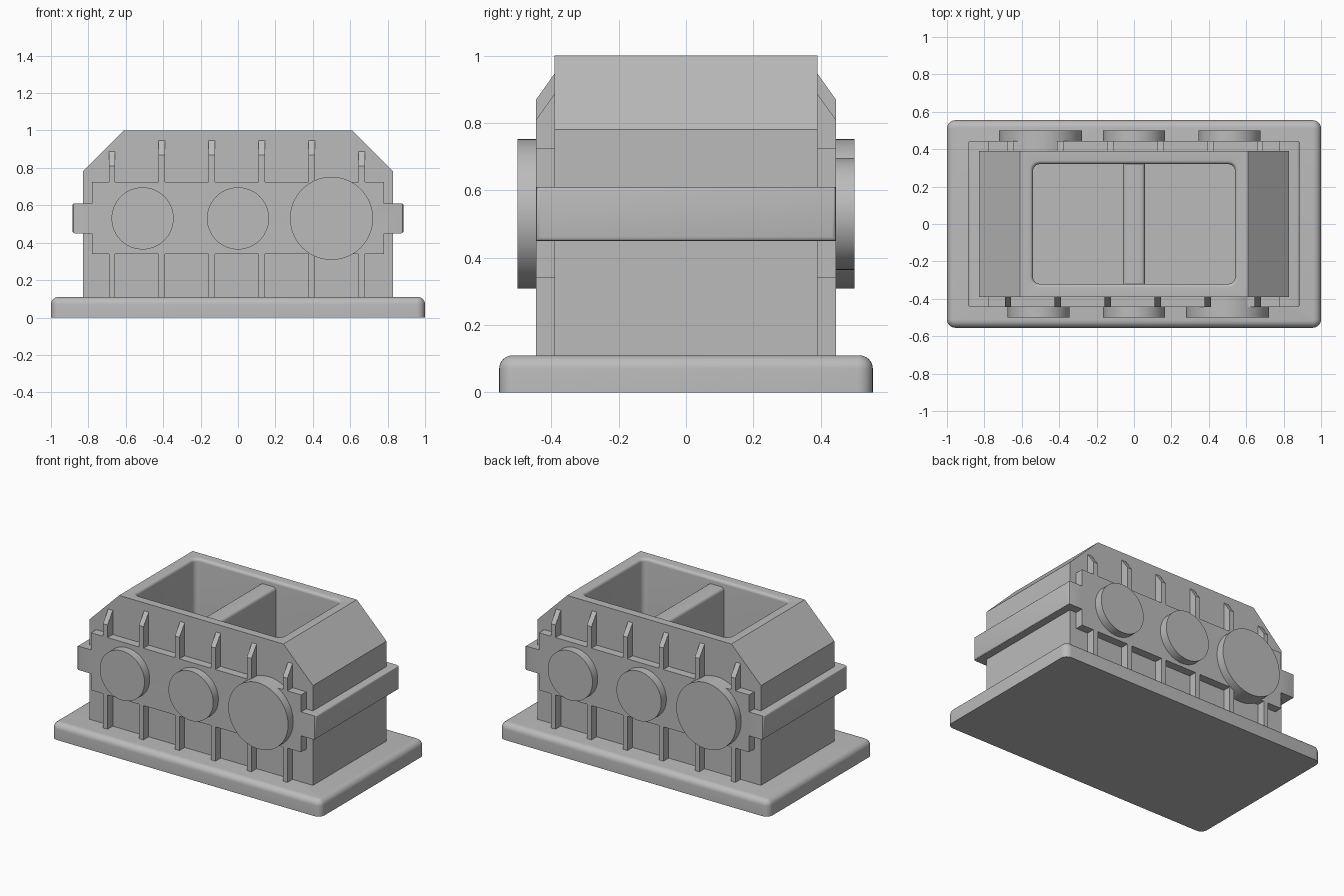
import bpy, bmesh, math

cube = bpy.data.objects.get("Cube")
if cube:
    bpy.data.objects.remove(cube, do_unlink=True)

metal = bpy.data.materials.new("plain grey")
metal.use_nodes = True
metal.diffuse_color = (0.5, 0.5, 0.5, 1)
metal.node_tree.nodes["Principled BSDF"].inputs["Base Color"].default_value = (0.5, 0.5, 0.5, 1)


def finish(name, bm):
    bmesh.ops.recalc_face_normals(bm, faces=bm.faces)
    mesh = bpy.data.meshes.new(name)
    bm.to_mesh(mesh)
    bm.free()
    mesh.materials.append(metal)
    obj = bpy.data.objects.new(name, mesh)
    bpy.context.collection.objects.link(obj)
    return obj


def activate(obj):
    bpy.ops.object.select_all(action="DESELECT")
    obj.select_set(True)
    bpy.context.view_layer.objects.active = obj


def smooth(obj):
    activate(obj)
    bpy.ops.object.shade_smooth_by_angle(angle=math.radians(30))


def prism(points, axis, a, b):
    """Extrude a 2D profile along x or y between a and b."""
    bm = bmesh.new()
    place = (lambda u, v, t: (t, u, v)) if axis == "x" else (lambda u, v, t: (u, t, v))
    ends = [[bm.verts.new(place(u, v, t)) for u, v in points] for t in (a, b)]
    bm.faces.new(ends[0])
    bm.faces.new(ends[1])
    skin(bm, ends)
    return bm


def skin(bm, rings):
    n = len(rings[0])
    for low, high in zip(rings, rings[1:]):
        for i in range(n):
            j = (i + 1) % n
            bm.faces.new((low[i], low[j], high[j], high[i]))


def rounded_block(name, hx, hy, radius, stations, steps=6):
    """Stack rounded rectangles; each station is (z, inset)."""
    bm = bmesh.new()
    rings = []
    for z, inset in stations:
        r = max(radius - inset, 0.003)
        ring = []
        for k, (sx, sy) in enumerate(((1, 1), (-1, 1), (-1, -1), (1, -1))):
            for i in range(steps + 1):
                t = math.pi / 2 * (k + i / steps)
                ring.append(bm.verts.new((sx * (hx - inset - r) + r * math.cos(t),
                                          sy * (hy - inset - r) + r * math.sin(t), z)))
        rings.append(ring)
    bm.faces.new(rings[0])
    bm.faces.new(rings[-1])
    skin(bm, rings)
    return finish(name, bm)


def arc(steps=6):
    return [(math.sin(math.pi / 2 * i / steps), 1 - math.cos(math.pi / 2 * i / steps))
            for i in range(steps + 1)]


# Base plate with rounded upper edge
smooth(rounded_block("base_plate", 1, 0.555, 0.045,
                     [(0, 0)] + [(0.07 + 0.04 * s, 0.04 * c) for s, c in arc()]))

# Housing with sloping shoulders
body = finish("housing", prism([(-0.83, 0.1), (0.83, 0.1), (0.83, 0.78), (0.61, 1),
                                (-0.61, 1), (-0.83, 0.78)], "y", -0.39, 0.39))

# Raised side panels joined to the surrounding flange
half = [(0.78, 0.34), (0.78, 0.45), (0.885, 0.45), (0.885, 0.61), (0.78, 0.61), (0.78, 0.725)]
bm = prism(half + [(-x, z) for x, z in reversed(half)], "y", -0.445, 0.445)
tips = [e for e in bm.edges if all(abs(v.co.x) > 0.88 for v in e.verts)]
bmesh.ops.bevel(bm, geom=tips, offset=0.012, segments=3, profile=0.5, affect="EDGES")
belt = finish("panel_and_flange", bm)

# Hollow interior with a rounded rim
cutter = rounded_block("cavity_cutter", 0.54, 0.32, 0.035,
                       [(0.165, 0)] + [(0.98 + 0.02 * s, -0.02 * c) for s, c in arc()]
                       + [(1.05, -0.02)])
cutter.hide_render = True
for obj in (body, belt):
    activate(obj)
    cut = obj.modifiers.new("cavity", "BOOLEAN")
    cut.operation = "DIFFERENCE"
    cut.solver = "EXACT"
    cut.object = cutter
    bpy.ops.object.modifier_apply(modifier=cut.name)
    smooth(obj)
bpy.data.objects.remove(cutter, do_unlink=True)

# Dividing wall between the two chambers
bm = prism([(-0.058, 0.15), (0.058, 0.15), (0.058, 0.96), (-0.058, 0.96)], "y", -0.33, 0.33)
crest = [e for e in bm.edges if all(v.co.z > 0.9 for v in e.verts)
         and abs(e.verts[0].co.x - e.verts[1].co.x) < 0.001]
bmesh.ops.bevel(bm, geom=crest, offset=0.02, segments=4, profile=0.5, affect="EDGES")
smooth(finish("dividing_wall", bm))

# Ribs and round bearing covers, repeated half a turn around
for side, s in (("front", -1), ("back", 1)):
    for i in range(6):
        x = -s * (-0.674 + 0.267 * i)
        knee = 0.81 if i in (0, 5) else 0.87
        upper = [(0.37, 0.72), (0.445, 0.72), (0.445, knee), (0.39, knee + 0.077), (0.37, knee + 0.077)]
        lower = [(0.37, 0.1), (0.445, 0.1), (0.445, 0.345), (0.37, 0.345)]
        for part, shape in (("upper", upper), ("lower", lower)):
            finish(f"{side}_{part}_rib_{i + 1}",
                   prism([(s * y, z) for y, z in shape], "x", x - 0.017, x + 0.017))
    for label, x, r in (("small", -0.51, 0.166), ("middle", 0, 0.166), ("large", 0.5, 0.222)):
        circle = [(-s * x + r * math.cos(math.tau * k / 64), 0.53 + r * math.sin(math.tau * k / 64))
                  for k in range(64)]
        smooth(finish(f"{side}_{label}_bearing_cover", prism(circle, "y", s * 0.38, s * 0.5)))
